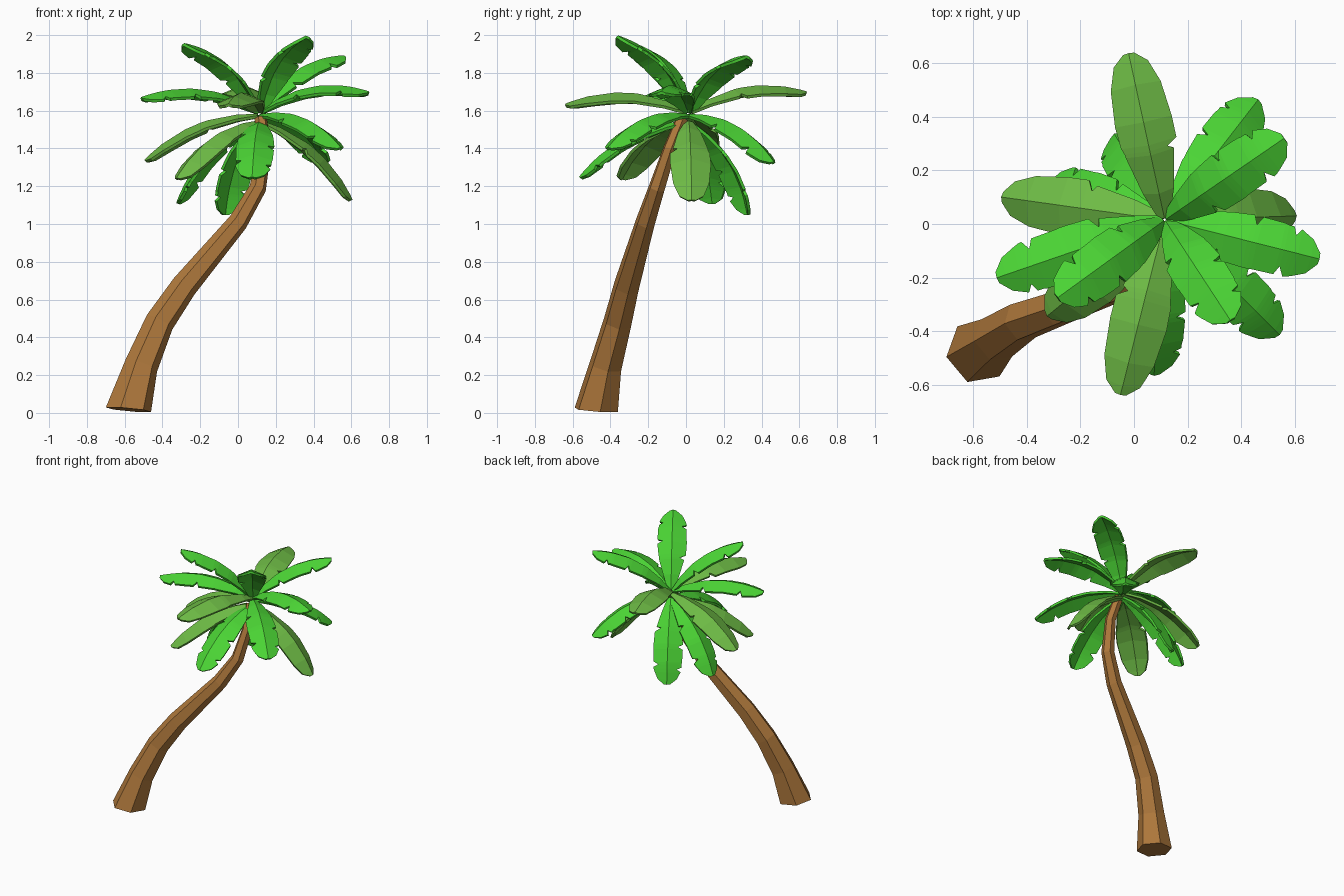
import bpy, math
from mathutils import Vector

if "Cube" in bpy.data.objects:
    bpy.data.objects.remove(bpy.data.objects["Cube"])

UP = Vector((0, 0, 1))


def material(name, rgb):
    m = bpy.data.materials.new(name)
    m.diffuse_color = (*rgb, 1)
    m.use_nodes = True
    m.node_tree.nodes["Principled BSDF"].inputs["Base Color"].default_value = m.diffuse_color
    return m


def add_mesh(name, verts, faces, mat):
    me = bpy.data.meshes.new(name)
    me.from_pydata(verts, [], faces)
    me.materials.append(mat)
    ob = bpy.data.objects.new(name, me)
    bpy.context.collection.objects.link(ob)
    return ob


bark = material("bark", (0.43, 0.19, 0.045))
green = material("leaf_green", (0.07, 0.66, 0.035))
olive = material("leaf_olive", (0.155, 0.50, 0.06))

# Trunk: tapered six-sided tube along a bent path (x, y, z, radius)
path = [(-0.58, -0.475, 0.017, 0.122), (-0.512, -0.425, 0.25, 0.09),
        (-0.415, -0.362, 0.48, 0.078), (-0.285, -0.315, 0.67, 0.07),
        (0.0, -0.215, 1.01, 0.053), (0.105, -0.155, 1.19, 0.045),
        (0.14, -0.085, 1.40, 0.037), (0.12, -0.02, 1.56, 0.033)]
pts = [Vector(p[:3]) for p in path]
verts, faces = [], []
for i, p in enumerate(pts):
    tangent = pts[min(i + 1, len(pts) - 1)] - pts[max(i - 1, 0)]
    if i == 0:
        tangent = Vector((0.09, 0.07, 1))
    rot = UP.rotation_difference(tangent.normalized())
    for k in range(6):
        a = math.radians(10 + 60 * k)
        verts.append(p + rot @ (Vector((math.cos(a), math.sin(a), 0)) * path[i][3]))
for i in range(len(pts) - 1):
    for k in range(6):
        n = (k + 1) % 6
        faces.append((i * 6 + k, i * 6 + n, i * 6 + 6 + n, i * 6 + 6 + k))
faces += [tuple(range(5, -1, -1)), tuple(range(len(verts) - 6, len(verts)))]
add_mesh("trunk", verts, faces, bark)

# Leaf outlines: (position along leaf, left half width, right half width)
torn = [(0, .02, .02), (.16, .053, .053), (.34, .083, .083), (.36, .083, .052),
        (.40, .088, .094), (.55, .098, .098), (.58, .064, .098), (.61, .098, .096),
        (.76, .096, .094), (.785, .092, .060), (.82, .092, .094), (.84, .062, .092),
        (.87, .088, .085), (.95, .062, .062), (1, .018, .018)]
whole = [(0, .02, .02), (.16, .056, .056), (.40, .09, .088), (.425, .092, .066),
         (.46, .10, .105), (.60, .105, .105), (.82, .092, .092),
         (.95, .062, .062), (1, .018, .018)]
FOLD = 0.42


def leaf(name, tip, tier, outline, mat):
    """Arched blade, folded down on both sides of its midrib."""
    tip = Vector(tip)
    centre = Vector((0.115, 0.015, (1.54, 1.575, 1.595)[tier]))
    out = Vector((tip.x - centre.x, tip.y - centre.y, 0)).normalized()
    root = centre + out * 0.01
    side = out.cross(UP)
    normal = side.cross(tip - root).normalized()
    mid = (root + tip) / 2 + normal * (0.14, 0.14, 0.15)[tier]
    verts, faces = [], []
    for t, left, right in outline:
        p = root * (1 - t) ** 2 + mid * 2 * t * (1 - t) + tip * t * t
        d = (mid - root) * (1 - t) + (tip - mid) * t
        n = side.cross(d).normalized()
        verts += [p - side * left - n * left * FOLD, p,
                  p + side * right - n * right * FOLD]
    for i in range(0, len(verts) - 3, 3):
        faces += [(i + 3, i + 4, i + 1, i), (i + 4, i + 5, i + 2, i + 1)]
    faces = [f[::-1] for f in faces]
    ob = add_mesh(name, verts, faces, mat)
    # Thin solid blade
    mod = ob.modifiers.new("thickness", "SOLIDIFY")
    mod.thickness = 0.016
    mod.offset = 0


# Crown tips by tier: (tip, whole olive leaf or torn green leaf)
crown = [
    # drooping leaves
    [((0.60, 0.03, 1.125), 1), ((0.075, -0.56, 1.245), 0), ((-0.32, -0.34, 1.24), 1),
     ((-0.32, 0.14, 1.11), 0), ((-0.07, 0.33, 1.05), 0)],
    # middle leaves
    [((0.46, 0.46, 1.325), 0), ((0.54, -0.41, 1.40), 0), ((-0.49, 0.10, 1.335), 1)],
    # upper leaves
    [((-0.02, 0.635, 1.695), 1), ((-0.05, -0.635, 1.63), 1), ((0.56, 0.32, 1.885), 0),
     ((0.69, -0.13, 1.695), 0), ((0.36, -0.36, 1.99), 0), ((-0.285, -0.275, 1.95), 0),
     ((-0.51, -0.20, 1.665), 0)],
]
for tier, leaves in enumerate(crown):
    label = ("lower", "middle", "upper")[tier]
    for i, (tip, is_olive) in enumerate(leaves):
        leaf(f"{label}_leaf_{i + 1}", tip, tier,
             whole if is_olive else torn, olive if is_olive else green)
